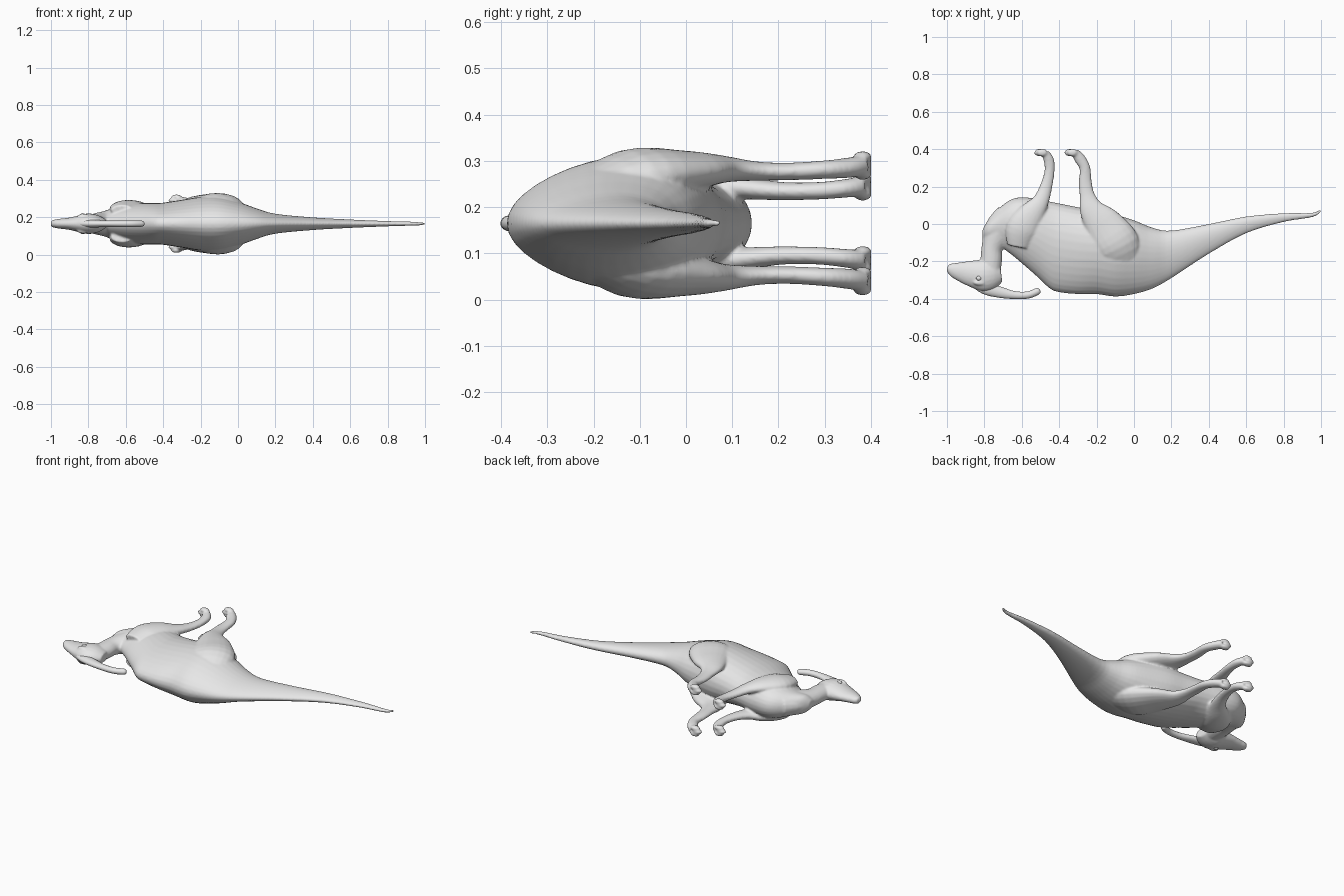
import bpy, bmesh, math
from mathutils import Vector

if "Cube" in bpy.data.objects:
    bpy.data.objects.remove(bpy.data.objects["Cube"])

MID = 0.165          # height of the symmetry plane (animal lies on its side)
Z = Vector((0, 0, 1))
skin = bpy.data.materials.new("grey_skin")
skin.diffuse_color = (0.8, 0.8, 0.8, 1)
skin.use_nodes = True
skin.node_tree.nodes["Principled BSDF"].inputs["Base Color"].default_value = skin.diffuse_color


def smooth_stations(st, steps=4):
    """Catmull-Rom interpolation through tuples of numbers."""
    out = []
    for i in range(len(st) - 1):
        p0, p1 = st[max(i - 1, 0)], st[i]
        p2, p3 = st[i + 1], st[min(i + 2, len(st) - 1)]
        for k in range(steps):
            t = k / steps
            out.append([0.5 * (2 * b + (c - a) * t + (2 * a - 5 * b + 4 * c - d) * t * t
                               + (3 * b - a - 3 * c + d) * t ** 3)
                        for a, b, c, d in zip(p0, p1, p2, p3)])
    out.append(list(st[-1]))
    return out


def skin_rings(bm, rings):
    """Bridge closed rings of points and cap both ends."""
    vs = [[bm.verts.new(p) for p in r] for r in rings]
    n = len(vs[0])
    faces = [bm.faces.new((a[i], a[(i + 1) % n], b[(i + 1) % n], b[i]))
             for a, b in zip(vs, vs[1:]) for i in range(n)]
    faces += [bm.faces.new(vs[0]), bm.faces.new(vs[-1][::-1])]
    bmesh.ops.recalc_face_normals(bm, faces=faces)


def tube(bm, st, side=1, n=20):
    """Limb through (x, y, sideways offset, in-plane radius, sideways radius)."""
    st = smooth_stations(st)
    pts = [Vector((s[0], s[1], MID + side * s[2])) for s in st]
    rings = []
    for i, (c, s) in enumerate(zip(pts, st)):
        t = (pts[min(i + 1, len(pts) - 1)] - pts[max(i - 1, 0)]).normalized()
        v = (Z - t * t.z).normalized()
        u = v.cross(t)
        rings.append([c + u * s[3] * math.cos(a) + v * s[4] * math.sin(a)
                      for a in (2 * math.pi * k / n for k in range(n))])
    skin_rings(bm, rings)


def ball(bm, c, r):
    res = bmesh.ops.create_uvsphere(bm, u_segments=14, v_segments=10, radius=1)
    for v in res["verts"]:
        v.co = Vector(c) + Vector((v.co.x * r[0], v.co.y * r[1], v.co.z * r[2]))


def finish(bm, name):
    me = bpy.data.meshes.new(name)
    bm.to_mesh(me)
    bm.free()
    me.materials.append(skin)
    for p in me.polygons:
        p.use_smooth = True
    ob = bpy.data.objects.new(name, me)
    bpy.context.collection.objects.link(ob)
    return ob


bm = bmesh.new()

# Trunk and tail: x, back edge, belly edge, half width
trunk = [(1.0, .062, .08, .007), (.95, .035, .06, .01), (.8, .01, .058, .014),
         (.6, -.05, .04, .022), (.4, -.16, 0, .033), (.2, -.29, -.035, .052),
         (.1, -.345, -.02, .08), (0, -.375, .02, .115), (-.1, -.388, .05, .14),
         (-.2, -.375, .075, .14), (-.3, -.375, .09, .125), (-.4, -.365, .11, .11),
         (-.45, -.345, .12, .108), (-.52, -.28, .135, .108), (-.6, -.21, .143, .1),
         (-.66, -.16, .13, .085), (-.72, -.12, .085, .065), (-.78, -.1, .02, .05),
         (-.81, -.08, -.03, .02)]
rings = []
for x, back, belly, w in smooth_stations(trunk):
    c, h = (back + belly) / 2, (belly - back) / 2
    rings.append([(x, c - h * math.cos(a),
                   MID + w * math.sin(a) * (1 - .22 * math.cos(a)))
                  for a in (2 * math.pi * k / 32 for k in range(32))])
skin_rings(bm, rings)

# Neck
tube(bm, [(-.66, .03, 0, .09, .075), (-.72, -.04, 0, .085, .06),
          (-.757, -.12, 0, .058, .048), (-.763, -.19, 0, .058, .045),
          (-.77, -.27, 0, .055, .042)])

# Head and snout
tube(bm, [(-.998, -.235, 0, .016, .016), (-.98, -.24, 0, .032, .022),
          (-.95, -.25, 0, .045, .027), (-.9, -.26, 0, .062, .033),
          (-.85, -.268, 0, .076, .045), (-.8, -.275, 0, .088, .055),
          (-.75, -.27, 0, .075, .046), (-.71, -.265, 0, .045, .025)])

for s in (1, -1):
    # Hind leg with a heavy thigh
    tube(bm, [(-.04, -.24, .06, .08, .035), (-.09, -.12, .098, .125, .062),
              (-.16, -.01, .112, .105, .046), (-.225, .075, .117, .068, .03),
              (-.25, .15, .113, .042, .021), (-.26, .22, .112, .035, .019),
              (-.263, .3, .116, .029, .02), (-.29, .35, .12, .03, .022),
              (-.315, .383, .125, .022, .022)], s)
    # Front leg with shoulder
    tube(bm, [(-.62, -.12, .07, .06, .03), (-.6, -.03, .085, .085, .04),
              (-.55, .05, .088, .07, .035), (-.5, .12, .078, .045, .026),
              (-.47, .2, .07, .033, .02), (-.452, .28, .07, .027, .019),
              (-.455, .34, .075, .028, .02), (-.475, .38, .08, .022, .022)], s)
    # Three toes on each foot
    for fx, off in ((-.325, .125), (-.487, .08)):
        for k in (-1, 0, 1):
            ball(bm, (fx - (.018 if k == 0 else .004), .382, MID + s * off + k * .018),
                 (.03, .021, .013))
    # Brow ridge
    ball(bm, (-.825, -.315, MID + s * .04), (.035, .014, .013))

body = finish(bm, "body")
m = body.modifiers.new("blend_parts", 'REMESH')
m.mode = 'VOXEL'
m.voxel_size = .0065
m.use_smooth_shade = True
m = body.modifiers.new("soften", 'SMOOTH')
m.factor = .5
m.iterations = 4

# Long backswept head crest
bm = bmesh.new()
tube(bm, [(-.88, -.305, 0, .015, .012), (-.8, -.342, 0, .032, .02),
          (-.72, -.364, 0, .03, .018), (-.64, -.38, 0, .021, .017),
          (-.57, -.38, 0, .019, .017), (-.525, -.364, 0, .019, .017),
          (-.51, -.354, 0, .016, .014), (-.505, -.35, 0, .006, .005)])
finish(bm, "head_crest")

# Eyes
bm = bmesh.new()
for s in (1, -1):
    ball(bm, (-.83, -.29, MID + s * .047), (.014, .012, .009))
finish(bm, "eyes")
